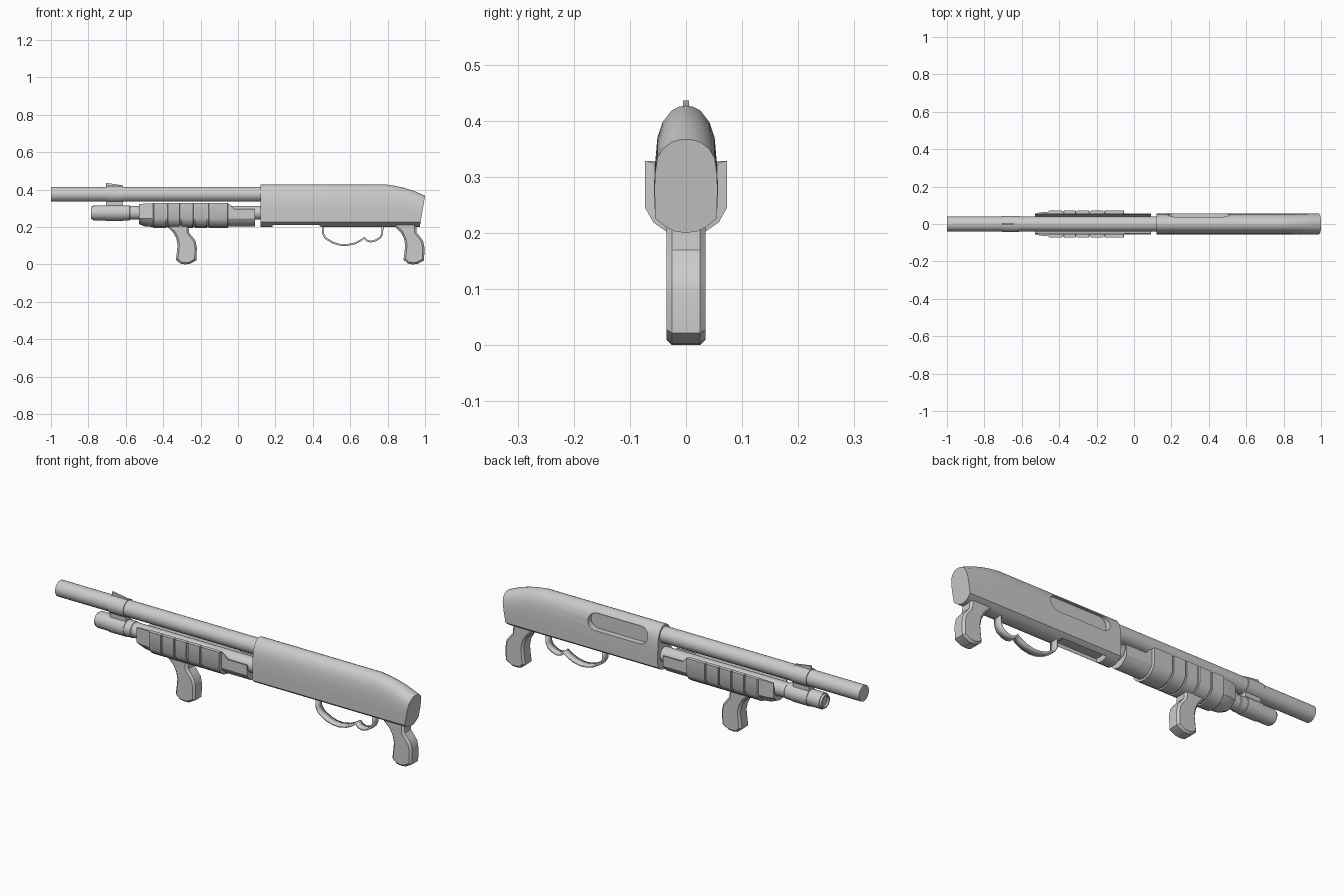
import bpy, bmesh, math

if "Cube" in bpy.data.objects:
    bpy.data.objects.remove(bpy.data.objects["Cube"])


def finish(bm, name, smooth=30):
    bmesh.ops.recalc_face_normals(bm, faces=bm.faces[:])
    me = bpy.data.meshes.new(name)
    bm.to_mesh(me)
    bm.free()
    ob = bpy.data.objects.new(name, me)
    bpy.context.collection.objects.link(ob)
    if smooth:
        bpy.ops.object.select_all(action='DESELECT')
        ob.select_set(True)
        bpy.context.view_layer.objects.active = ob
        bpy.ops.object.shade_smooth_by_angle(angle=math.radians(smooth))
    return ob


def loft(name, rings, smooth=30):
    """Skin closed rings of 3D points and cap both ends."""
    bm = bmesh.new()
    vs = [[bm.verts.new(p) for p in r] for r in rings]
    n = len(vs[0])
    for a, b in zip(vs, vs[1:]):
        for i in range(n):
            j = (i + 1) % n
            bm.faces.new((a[i], a[j], b[j], b[i]))
    bm.faces.new(vs[0])
    bm.faces.new(vs[-1])
    return finish(bm, name, smooth)


def lathe(name, profile, zc, seg=24):
    """Turned part along x from (x, radius) pairs."""
    ang = [2 * math.pi * i / seg for i in range(seg)]
    return loft(name, [[(x, r * math.cos(a), zc + r * math.sin(a)) for a in ang]
                       for x, r in profile])


def prism(name, pts, y0, y1, chamfer=0, smooth=30):
    """Side profile in xz extruded in y, optional chamfer on the rims."""
    bm = bmesh.new()
    f = bm.faces.new([bm.verts.new((x, y0, z)) for x, z in pts])
    top = bmesh.ops.extrude_face_region(bm, geom=[f], use_keep_orig=True)
    for v in top['geom']:
        if isinstance(v, bmesh.types.BMVert):
            v.co.y = y1
    if chamfer:
        bmesh.ops.recalc_face_normals(bm, faces=bm.faces[:])
        rims = [e for e in bm.edges if abs(e.verts[0].co.y - e.verts[1].co.y) < 1e-6]
        bmesh.ops.bevel(bm, geom=rims, offset=chamfer, segments=1, affect='EDGES')
    return finish(bm, name, smooth)


def mirrored(half):
    """Half outline from bottom centre to top centre, closed with its mirror."""
    return half + [(-y, z) for y, z in reversed(half) if y > 1e-6]


# Receiver: rounded top that drops toward the rear, slanted rear face
section = mirrored([(0, .2), (.02, .203), (.036, .211), (.055, .226), (.056, .28),
                    (.055, .325), (.051, .37), (.042, .397), (.026, .418), (.012, .425), (0, .427)])
rings = []
for x, top, slant in [(.12, .427, 0), (.79, .427, 0), (.84, .420, .02),
                      (.89, .409, .06), (.94, .393, .1), (1.0, .367, .17)]:
    k = (top - .28) / .147
    ring = []
    for y, z in section:
        z = .28 + (z - .28) * k if z > .28 else z
        ring.append((x - (top - z) * slant, y, z))
    rings.append(ring)
receiver = loft("receiver", rings)

# Ejection port and loading port cut into the receiver
r, x0, x1, zc = .041, .22, .475, .362
slot = [(x1 + r * math.sin(a), zc + r * math.cos(a)) for a in [math.pi * i / 8 for i in range(9)]]
slot += [(x0 - r * math.sin(a), zc - r * math.cos(a)) for a in [math.pi * i / 8 for i in range(9)]]
cutters = [prism("ejection_port_cutter", slot, .025, .12, smooth=0),
           prism("loading_port_cutter", [(.185, .15), (.44, .15), (.44, .205), (.41, .228), (.185, .228)],
                 -.034, .034, smooth=0)]
for c in cutters:
    m = receiver.modifiers.new(c.name, 'BOOLEAN')
    m.operation = 'DIFFERENCE'
    m.solver = 'EXACT'
    m.object = c
    c.hide_render = True
    c.hide_set(True)

# Barrel, magazine tube with end cap
lathe("barrel", [(-1, .04), (.13, .04)], .375)
lathe("magazine_tube", [(-.76, .037), (.13, .037)], .276)
lathe("magazine_cap", [(-.775, .022), (-.775, .027), (-.785, .027), (-.785, .034), (-.775, .036),
                       (-.775, .04), (-.58, .04), (-.575, .036)], .276)

# Barrel clamp with front sight
lathe("upper_clamp", [(-.705, .044), (-.615, .044)], .375)
lathe("lower_clamp", [(-.705, .043), (-.615, .043)], .276)
prism("clamp_web", [(-.705, .29), (-.615, .29), (-.615, .36), (-.705, .36)], -.02, .02)
prism("front_sight", [(-.705, .41), (-.615, .41), (-.615, .422), (-.705, .436)], -.005, .005)


# Fore-end: U-shaped channel with raised ribs and a slim rear sleeve
def channel(x, w, top, bot):
    outer = [(0, bot), (w * .45, bot + .006), (w * .8, bot + .024), (w, .245), (w, top)]
    inner = [(min(.053, w - .006), top), (.047, .27), (.033, .248), (0, .238)]
    right = outer + inner
    left = [(-y, z) for y, z in outer[::-1] if y > 0]
    left_in = [(-y, z) for y, z in inner[::-1] if y > 0]
    pts = right + left_in + left
    return [(x, y, z) for y, z in pts]


stations = [(-.53, .056, .322, .216), (-.5, .062, .325, .204), (-.455, .066, .327, .2)]
ribs = [(-.45, -.385), (-.375, -.312), (-.302, -.24), (-.23, -.166), (-.156, -.055)]
for i, (a, b) in enumerate(ribs):
    stations += [(a, .073, .328, .195), (b, .073, .328, .195)]
    if i < 4:
        stations += [(b + .001, .066, .327, .201), (a + (ribs[i + 1][0] - a) - .001, .066, .327, .201)]
stations += [(-.053, .057, .325, .203), (-.04, .057, .318, .203),
             (-.02, .057, .296, .203), (.09, .057, .295, .203)]
loft("fore_end", [channel(*s) for s in stations])

# Two matching hand grips
grip = [(-.385, .225), (-.377, .2), (-.347, .172), (-.33, .14), (-.323, .105), (-.327, .065),
        (-.332, .025), (-.308, .004), (-.285, 0), (-.258, .002), (-.222, .022), (-.22, .09),
        (-.227, .125), (-.245, .15), (-.262, .17), (-.266, .225)]
for name, dx in (("front_grip", 0), ("rear_grip", 1.217)):
    prism(name, [(x + dx, z) for x, z in grip], -.035, .035, chamfer=.01)

# Trigger guard: bent strip with a finger hook
path = [(.454, .215), (.454, .165), (.468, .14), (.51, .115), (.545, .105), (.58, .103), (.62, .111),
        (.65, .125), (.676, .142), (.69, .127), (.71, .122), (.735, .128), (.76, .143), (.771, .165), (.773, .215)]
bm = bmesh.new()
cols = [[bm.verts.new((x, y, z)) for y in (-.02, .02)] for x, z in path]
for a, b in zip(cols, cols[1:]):
    bm.faces.new((a[0], a[1], b[1], b[0]))
guard = finish(bm, "trigger_guard", 40)
m = guard.modifiers.new("thickness", 'SOLIDIFY')
m.thickness = .01
m.offset = 0
